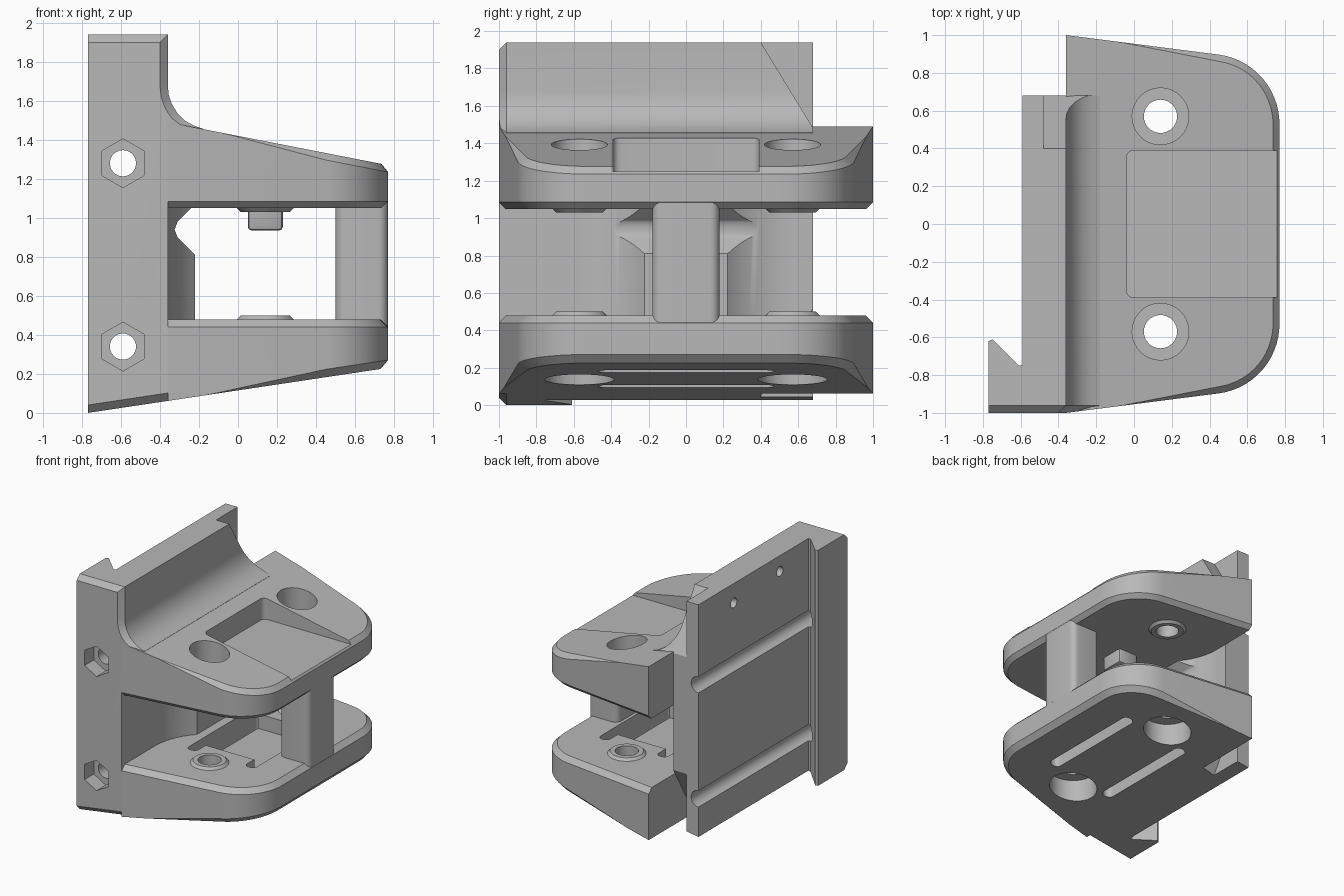
import bpy, bmesh
from math import pi, sin, cos, radians

if "Cube" in bpy.data.objects:
    bpy.data.objects.remove(bpy.data.objects["Cube"])

grey = bpy.data.materials.new("plain_grey")
grey.use_nodes = True
grey.diffuse_color = (0.48, 0.48, 0.48, 1)
grey.node_tree.nodes["Principled BSDF"].inputs["Base Color"].default_value = (0.48, 0.48, 0.48, 1)


def to_object(name, bm):
    bmesh.ops.recalc_face_normals(bm, faces=bm.faces)
    mesh = bpy.data.meshes.new(name)
    bm.to_mesh(mesh)
    bm.free()
    obj = bpy.data.objects.new(name, mesh)
    bpy.context.collection.objects.link(obj)
    mesh.materials.append(grey)
    return obj


def prism(name, pts, axis, low, high, rule=None, width=0.04, segments=1):
    """Extrude a 2D outline along an axis; low and high may depend on the first
    coordinate. Edges that satisfy the rule are bevelled."""
    def place(p, t):
        d = t(p[0]) if callable(t) else t
        return {"x": (d, *p), "y": (p[0], d, p[1]), "z": (*p, d)}[axis]
    bm = bmesh.new()
    rings = [[bm.verts.new(place(p, t)) for p in pts] for t in (low, high)]
    bm.faces.new(rings[0])
    bm.faces.new(rings[1][::-1])
    for i in range(len(pts)):
        j = (i + 1) % len(pts)
        bm.faces.new((rings[0][i], rings[1][i], rings[1][j], rings[0][j]))
    bmesh.ops.recalc_face_normals(bm, faces=bm.faces)
    if rule:
        edges = [e for e in bm.edges if rule(e.verts[0].co, e.verts[1].co)]
        bmesh.ops.bevel(bm, geom=edges, offset=width, segments=segments,
                        profile=0.5, affect="EDGES")
    return to_object(name, bm)


def rect(a0, a1, b0, b1):
    return [(a0, b0), (a1, b0), (a1, b1), (a0, b1)]


def disc(cx, cy, r, n=40, turn=0):
    return [(cx + r * cos(turn + 2 * pi * i / n), cy + r * sin(turn + 2 * pi * i / n))
            for i in range(n)]


def upright(a, b):
    return abs(a.z - b.z) > 0.1


def finish(obj, cutters=()):
    """Subtract the cutters, keep the result and shade it."""
    for c in cutters:
        mod = obj.modifiers.new("cut", "BOOLEAN")
        mod.object, mod.operation, mod.solver = c, "DIFFERENCE", "EXACT"
        c.hide_render = True
    dep = bpy.context.evaluated_depsgraph_get()
    mesh = bpy.data.meshes.new_from_object(obj.evaluated_get(dep))
    obj.modifiers.clear()
    obj.data = mesh
    for c in cutters:
        bpy.data.objects.remove(c)
    bpy.ops.object.select_all(action="DESELECT")
    obj.select_set(True)
    bpy.context.view_layer.objects.active = obj
    bpy.ops.object.shade_smooth_by_angle(angle=radians(30))


def under(x):
    return 0.15 * (x + 0.77)


def slope(x):
    return 1.27 - 0.195 * (x - 0.77)


BOLT_X, BOLT_Y = 0.14, 0.57

# back plate with hooked lip and curved transition to the upper jaw
curve = [(-0.18, 1.457), (-0.22, 1.47), (-0.27, 1.497), (-0.31, 1.535),
         (-0.34, 1.585), (-0.355, 1.63), (-0.36, 1.68)]
side = [(-0.77, 0), (-0.36, under(-0.36)), (-0.36, 1.1), (-0.18, 1.1),
        *curve, (-0.36, 1.94), (-0.77, 1.94)]


def plate_edge(a, b):
    front = max(a.y, b.y) < -0.99
    rim = min(a.z, b.z) > 1.45 and max(a.x, b.x) > -0.5
    return front and (rim or max(a.z, b.z) < 0.1)


plate = prism("back_plate", side, "y", -1, 0.68, plate_edge)
channel = [(-0.9, 0.8), (-0.59, 0.8), (-0.59, -0.75), (-0.61, -0.75),
           (-0.75, -0.61), (-0.77, -0.62), (-0.9, -0.62)]
cuts = [
    prism("channel_cut", channel, "z", -0.1, 2.1),
    prism("side_trim", [(-0.36, -1), (0.5, -1.3), (0.5, -0.89)], "z", 1, 2),
    prism("upper_corner_cut", [(0.36, 2.005), (0.72, 1.415), (0.72, 2.005)], "x", -0.48, 0.5),
    prism("lower_corner_cut", [(0.36, -0.02), (0.72, 0.585), (0.72, -0.02)], "x", -0.48, 0.5),
]
for z in (0.34, 1.28):
    cuts.append(prism("rod_cut", disc(-0.59, z, 0.067), "y", -1.1, 0.8))
    cuts.append(prism("hex_cut", disc(-0.59, z, 0.125, 6, pi / 2), "y", -1.1, -0.88))
for y, z in ((-0.38, 1.81), (0.22, 1.78)):
    cuts.append(prism("pin_cut", disc(y, z, 0.04, 24), "x", -0.7, -0.5))
finish(plate, cuts)

# jaw outline, mirrored front to back
half = [(-0.36, -1)] + [(0.4 + 0.37 * cos(radians(a)), -0.53 + 0.37 * sin(radians(a)))
                        for a in range(-82, 1, 6)] + [(0.77, -0.5)]
outline = half + [(x, -y) for x, y in reversed(half)]


def jaw_edge(a, b):
    return not upright(a, b) and max(a.x, b.x) > -0.3


def bolt_cuts(radius, low, high):
    found = []
    for y in (-BOLT_Y, BOLT_Y):
        found.append(prism("bolt_cut", disc(BOLT_X, y, 0.088), "z", -0.1, 2.1))
        found.append(prism("head_cut", disc(BOLT_X, y, radius), "z", low, high))
    return found


# upper jaw with open pocket and counterbored bolt holes
upper = prism("upper_jaw", outline, "z", 1.05, slope, jaw_edge, 0.035)
pocket = prism("pocket_cut", rect(-0.04, 1, -0.39, 0.39), "z", 1.25, 2, upright, 0.04, 4)
finish(upper, [pocket] + bolt_cuts(0.15, 1.2, 2))

# lower jaw with recess, strap slots and wider bores underneath
lower = prism("lower_jaw", outline, "z", under, 0.48, jaw_edge, 0.04)
cuts = bolt_cuts(0.185, -0.1, 0.3)
for x in (-0.1, 0.43):
    cuts.append(prism("slot_cut", rect(x - 0.045, x + 0.045, -0.47, 0.47),
                      "z", -0.1, 0.6, upright, 0.04, 4))
cuts.append(prism("recess_cut", rect(-0.12, 0.4, -0.34, 0.34), "z", 0.36, 0.6, upright, 0.03, 3))
finish(lower, cuts)

# raised washers around the bolt holes
for label, flat, tip in (("upper", 1.055, 1.03), ("lower", 0.475, 0.5)):
    for end, y in (("front", -BOLT_Y), ("rear", BOLT_Y)):
        bm = bmesh.new()
        loops = []
        for r, z in ((0.15, flat), (0.125, tip), (0.088, tip), (0.088, flat)):
            loops.append([bm.verts.new((*p, z)) for p in disc(BOLT_X, y, r)])
        for k in range(4):
            a, b = loops[k], loops[(k + 1) % 4]
            for i in range(len(a)):
                j = (i + 1) % len(a)
                bm.faces.new((a[i], a[j], b[j], b[i]))
        finish(to_object(f"{label}_{end}_washer", bm))

# pillar joining the jaw tips
finish(prism("pillar", rect(0.5, 0.769, -0.18, 0.18), "z", 0.42, 1.1, upright, 0.05, 6))

# peg hanging under the upper jaw
finish(prism("peg", rect(0.05, 0.23, -0.1, 0.1), "z", 0.935, 1.07,
             lambda a, b: min(a.z, b.z) < 1, 0.02, 2))

# grooved rib with concave flanks on the inner wall
flank = [(BOLT_X + 0.5 * cos(radians(a)), BOLT_Y + 0.5 * sin(radians(a)))
         for a in range(180, 225, 4)]
rib = prism("inner_rib", [(-0.4, BOLT_Y)] + flank + [(x, -y) for x, y in reversed(flank)]
            + [(-0.4, -BOLT_Y)], "z", 0.46, 1.07)
groove = [(-0.1, 0.69), (-0.31, 0.9), (-0.325, 0.94), (-0.31, 0.98), (-0.1, 1.19)]
finish(rib, [prism("groove_cut", groove, "y", -0.8, 0.8)])
